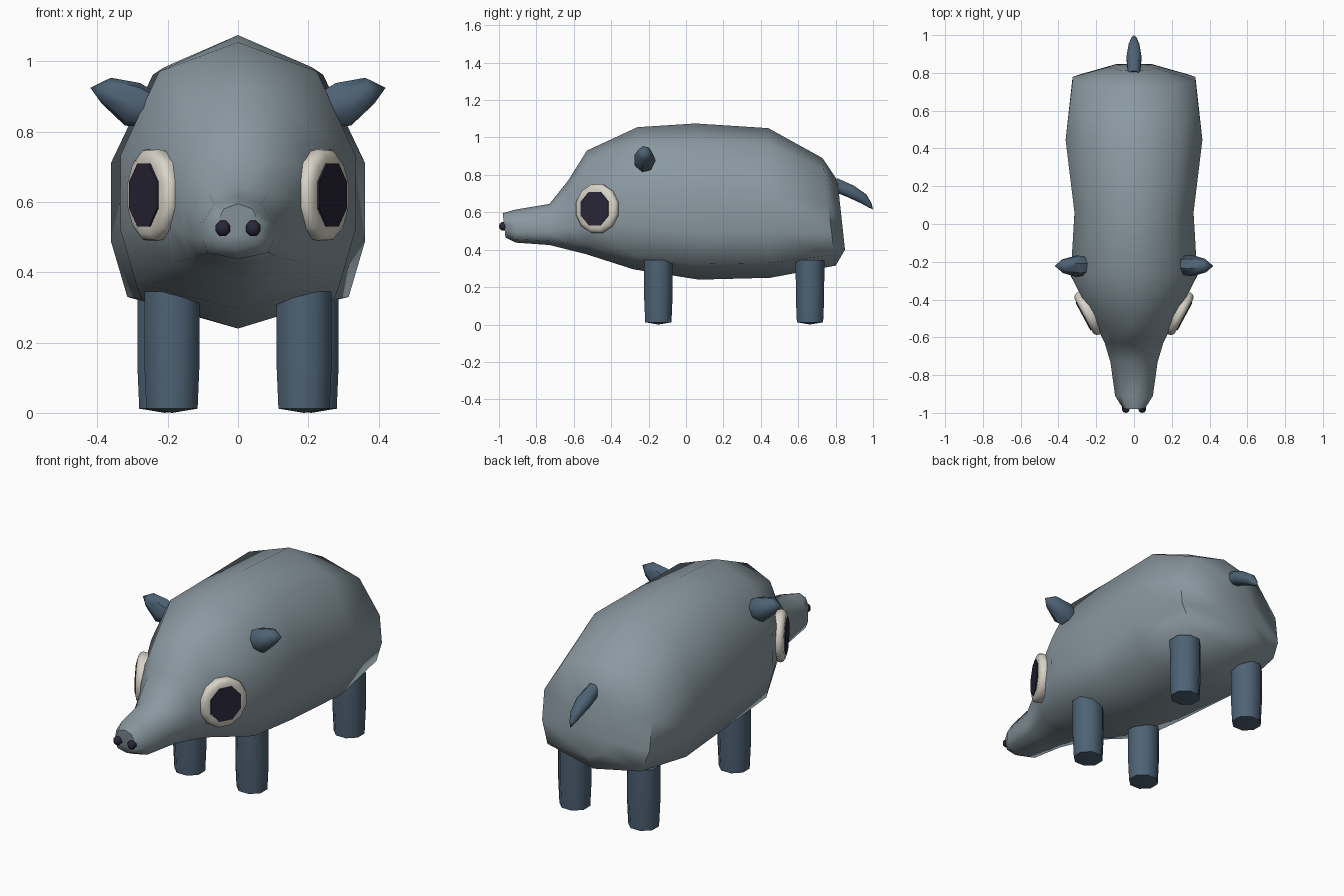
import bpy, bmesh, math
from mathutils import Vector

cube = bpy.data.objects.get("Cube")
if cube:
    bpy.data.objects.remove(cube, do_unlink=True)


def material(name, rgb):
    m = bpy.data.materials.new(name)
    m.use_nodes = True
    m.diffuse_color = (*rgb, 1)
    m.node_tree.nodes["Principled BSDF"].inputs["Base Color"].default_value = (*rgb, 1)
    return m


GREY = material("blue_grey_hide", (0.255, 0.318, 0.355))
SLATE = material("dark_slate", (0.075, 0.122, 0.175))
IVORY = material("ivory", (0.69, 0.65, 0.57))
INK = material("dark_ink", (0.022, 0.020, 0.042))


def loft(name, rings, mat, angle=50, tip=None):
    """Skin closed rings of points; the end is capped flat or drawn to a tip."""
    bm = bmesh.new()
    loops = [[bm.verts.new(p) for p in r] for r in rings]
    n = len(loops[0])
    for a, b in zip(loops, loops[1:]):
        for i in range(n):
            j = (i + 1) % n
            bm.faces.new((a[i], a[j], b[j], b[i]))
    bm.faces.new(loops[0])
    if tip:
        t = bm.verts.new(tip)
        for i in range(n):
            bm.faces.new((loops[-1][i], loops[-1][(i + 1) % n], t))
    else:
        bm.faces.new(loops[-1])
    bmesh.ops.recalc_face_normals(bm, faces=bm.faces)
    me = bpy.data.meshes.new(name)
    bm.to_mesh(me)
    bm.free()
    me.materials.append(mat)
    ob = bpy.data.objects.new(name, me)
    bpy.context.collection.objects.link(ob)
    bpy.ops.object.select_all(action='DESELECT')
    ob.select_set(True)
    bpy.context.view_layer.objects.active = ob
    bpy.ops.object.shade_smooth_by_angle(angle=math.radians(angle))
    return ob


def tube(name, sections, axis, mat, sides=8, tip=None, angle=50):
    """Elliptic sections (centre, radius across, radius up) set square to an axis."""
    d = Vector(axis).normalized()
    ref = Vector((0, 1, 0)) if abs(d.z) > 0.95 else Vector((0, 0, 1))
    u = d.cross(ref).normalized()
    v = u.cross(d)
    rings = []
    for c, ru, rv in sections:
        ring = []
        for i in range(sides):
            a = 2 * math.pi * (i + 0.5) / sides
            ring.append(Vector(c) + u * ru * math.cos(a) + v * rv * math.sin(a))
        rings.append(ring)
    return loft(name, rings, mat, angle, tip)


# Body and snout: (y at top, y at bottom, top z, bottom z, half width)
BODY = [
    (-0.98, -0.965, 0.595, 0.465, 0.060),
    (-0.91, -0.91, 0.615, 0.438, 0.100),
    (-0.73, -0.73, 0.645, 0.425, 0.125),
    (-0.63, -0.63, 0.77, 0.400, 0.155),
    (-0.53, -0.53, 0.93, 0.375, 0.205),
    (-0.26, -0.28, 1.055, 0.295, 0.335),
    (0.05, 0.07, 1.075, 0.240, 0.315),
    (0.44, 0.45, 1.050, 0.250, 0.362),
    (0.73, 0.80, 0.890, 0.315, 0.325),
    (0.81, 0.85, 0.770, 0.400, 0.110),
]
# Half cross-section: (share of half width, share of height)
HALF = [(0.67, 0.89), (1, 0.575), (1, 0.30), (0.87, 0.10)]
SECTION = [(0, 1)] + HALF + [(0, 0)] + [(-x, h) for x, h in reversed(HALF)]
loft("body", [[(x * w, yb + (yt - yb) * h, zb + (zt - zb) * h) for x, h in SECTION]
              for yt, yb, zt, zb, w in BODY], GREY, 60)

# Tail
tube("tail", [((0, 0.79, 0.75), 0.034, 0.040),
              ((0, 0.88, 0.712), 0.043, 0.038),
              ((0, 0.95, 0.672), 0.030, 0.030),
              ((0, 0.985, 0.637), 0.014, 0.015)],
     (0, 0.2, -0.12), SLATE, tip=(0, 1.0, 0.615))

for s, side in ((1, "left"), (-1, "right")):
    # Legs
    for place, x, y in (("front", 0.188, -0.148), ("rear", 0.208, 0.663)):
        tube(f"{place}_leg_{side}",
             [((s * x, y, 0.345), 0.085, 0.083),
              ((s * x, y, 0.14), 0.085, 0.082),
              ((s * x, y, 0.012), 0.079, 0.076)],
             (0, 0, -1), SLATE, tip=(s * x, y, 0))

    # Ear
    tube(f"ear_{side}",
         [((s * 0.24, -0.22, 0.86), 0.045, 0.050),
          ((s * 0.30, -0.222, 0.878), 0.060, 0.066),
          ((s * 0.375, -0.222, 0.917), 0.038, 0.040)],
         (s * 0.14, 0, 0.05), SLATE, sides=7, tip=(s * 0.42, -0.222, 0.925))

    # Eye: rounded ivory disc with a thin dark pupil plate
    nrm = Vector((s * 0.88, -0.475, 0)).normalized()
    mid = Vector((s * 0.243, -0.475, 0.62))
    tube(f"eye_{side}",
         [(mid + nrm * o, r, r * 1.04) for o, r in
          ((-0.05, 0.118), (0.0, 0.130), (0.014, 0.126), (0.025, 0.110), (0.026, 0.085))],
         nrm, IVORY, sides=12)
    tube(f"pupil_{side}",
         [(mid + nrm * o, 0.091, 0.097) for o in (0.024, 0.031)],
         nrm, INK, sides=8, angle=30)

    # Nostril
    tube(f"nostril_{side}",
         [((s * 0.043, -0.965, 0.525), 0.022, 0.024),
          ((s * 0.043, -0.985, 0.525), 0.022, 0.024),
          ((s * 0.043, -0.997, 0.525), 0.013, 0.014)],
         (0, -1, 0), INK, tip=(s * 0.043, -1.0, 0.525))
